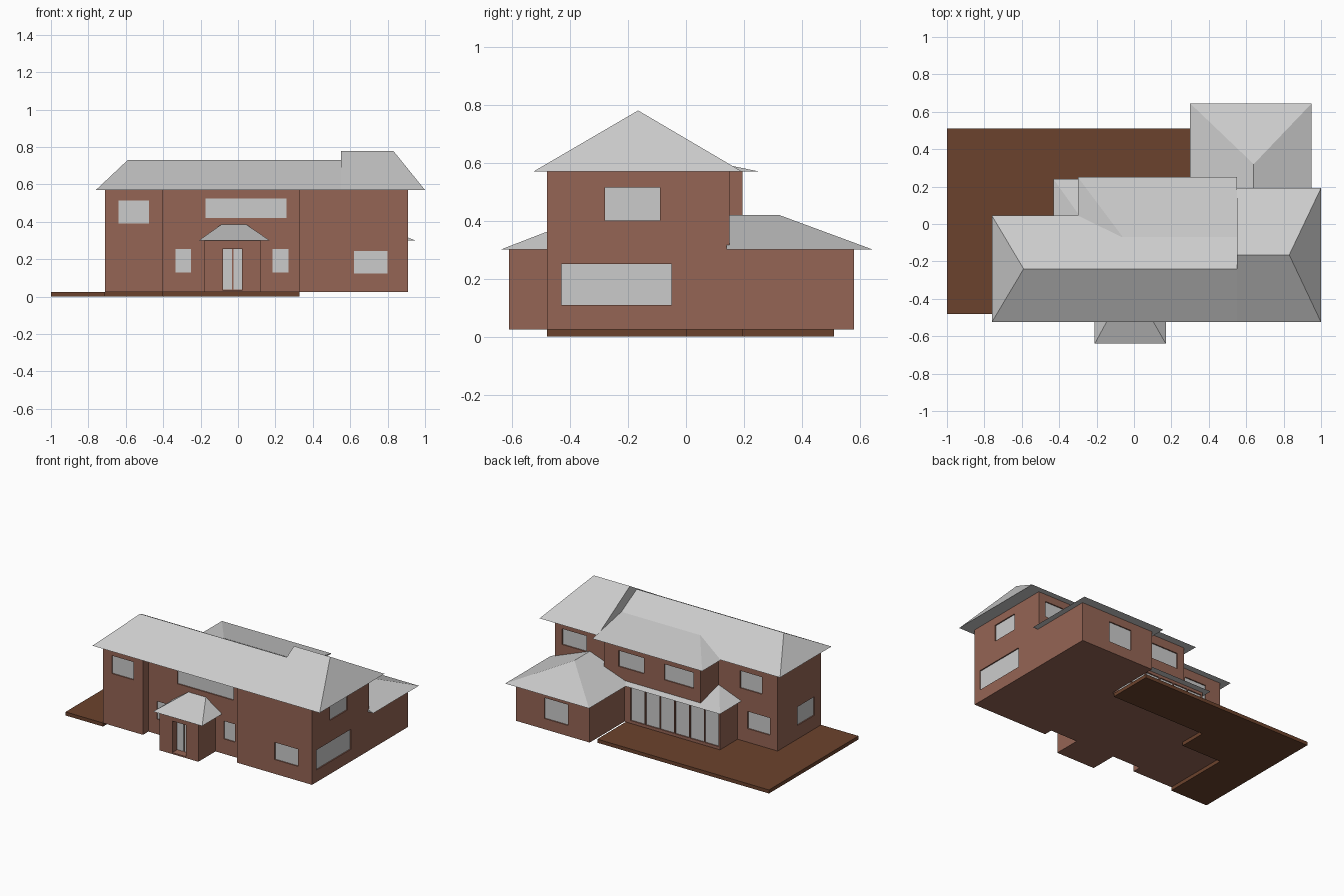
import bpy, bmesh

if "Cube" in bpy.data.objects:
    bpy.data.objects.remove(bpy.data.objects["Cube"])


def material(name, rgb):
    m = bpy.data.materials.new(name)
    m.diffuse_color = (*rgb, 1)
    m.use_nodes = True
    m.node_tree.nodes["Principled BSDF"].inputs["Base Color"].default_value = m.diffuse_color
    return m


BRICK = material("brick", (0.30, 0.13, 0.09))
TIMBER = material("timber", (0.148, 0.055, 0.026))


def finish(name, bm, mat=None):
    bmesh.ops.recalc_face_normals(bm, faces=bm.faces[:])
    me = bpy.data.meshes.new(name)
    bm.to_mesh(me)
    bm.free()
    ob = bpy.data.objects.new(name, me)
    bpy.context.collection.objects.link(ob)
    if mat:
        me.materials.append(mat)
    return ob


def extruded(name, outline, z0, z1, mat):
    """Footprint polygon pulled straight up."""
    bm = bmesh.new()
    f = bm.faces.new([bm.verts.new((x, y, z0)) for x, y in outline])
    top = bmesh.ops.extrude_face_region(bm, geom=[f], use_keep_orig=True)["geom"]
    for v in top:
        if isinstance(v, bmesh.types.BMVert):
            v.co.z = z1
    return finish(name, bm, mat)


def hip_roof(name, x0, x1, y0, y1, z0, a, b, z1):
    """Rectangular eave with a ridge from a to b, closed by a flat soffit."""
    bm = bmesh.new()
    e = [bm.verts.new((x, y, z0)) for x, y in ((x0, y0), (x1, y0), (x1, y1), (x0, y1))]
    p, q = bm.verts.new((*a, z1)), bm.verts.new((*b, z1))
    if a[0] != b[0]:      # ridge along x
        faces = [(e[0], e[1], q, p), (e[1], e[2], q), (e[2], e[3], p, q), (e[3], e[0], p)]
    else:                 # ridge along y
        faces = [(e[0], e[1], p), (e[1], e[2], q, p), (e[2], e[3], q), (e[3], e[0], p, q)]
    for f in faces + [tuple(reversed(e))]:
        bm.faces.new(f)
    return finish(name, bm)


# Deck wrapping the back left of the house
extruded("deck", [(-1, -.48), (-.71, -.48), (-.71, 0), (-.4, 0), (-.4, .195),
                  (.33, .195), (.33, .51), (-1, .51)], 0, .025, TIMBER)

# Walls of the two storeys
ground = extruded("ground_floor_walls", [
    (-.71, -.48), (-.4, -.48), (-.4, -.42), (-.18, -.42), (-.18, -.61), (.12, -.61),
    (.12, -.42), (.33, -.42), (.33, -.48), (.91, -.48), (.91, .58), (.34, .58),
    (.34, .195), (-.4, .195), (-.4, 0), (-.71, 0)], .025, .3, BRICK)
upper = extruded("upper_floor_walls", [
    (-.71, -.48), (-.4, -.48), (-.4, -.42), (.33, -.42), (.33, -.48), (.91, -.48),
    (.91, .15), (.5, .15), (.5, .195), (-.25, .195), (-.25, 0), (-.71, 0)], .3, .57, BRICK)

# Roofs
hip_roof("main_roof", -.76, .55, -.525, .045, .57, (-.59, -.24), (.55, -.24), .73)
hip_roof("right_roof", .55, 1.0, -.525, .192, .57, (.55, -.165), (.83, -.165), .78)
hip_roof("rear_upper_roof", -.3, .55, -.07, .25, .57, (-.06, -.07), (.55, -.07), .636)
hip_roof("sunroom_roof", -.43, .5, 0, .24, .3, (-.26, 0), (.5, 0), .365)
hip_roof("rear_wing_roof", .3, .95, .14, .645, .3, (.64, .14), (.64, .32), .42)
hip_roof("porch_roof", -.21, .17, -.64, -.42, .3, (-.09, -.42), (.045, -.42), .385)

# Windows: axis of the wall normal, outward sign, wall position, span, heights, depth
R = .012
windows = [
    ("y", -1, -.48, -.64, -.475, .39, .515, R),
    ("y", -1, -.48, .62, .80, .125, .245, R),
    ("y", -1, -.42, -.175, .26, .42, .525, R),
    ("y", -1, -.42, -.335, -.25, .13, .255, R),
    ("y", -1, -.42, .185, .27, .13, .255, R),
    ("x", 1, .91, -.28, -.09, .40, .515, R),
    ("x", 1, .91, -.43, -.05, .11, .25, R),
    ("x", -1, -.71, -.41, -.22, .12, .25, R),
    ("y", 1, .58, .51, .69, .10, .245, R),
    ("y", 1, .15, .665, .855, .41, .52, R),
    ("y", 1, .195, .19, .385, .40, .51, R),
    ("y", 1, .195, -.195, .03, .40, .51, R),
    ("y", 1, 0, -.59, -.42, .39, .51, R),
    ("y", 1, 0, -.65, -.477, .12, .24, R),
]
# Sunroom glazing: six tall panels
step = .69 / 6
for i in range(6):
    s = -.394 + i * step
    windows.append(("y", 1, .195, s + .004, s + step - .004, .045, .28, R))

cut, glass = bmesh.new(), bmesh.new()


def add_box(bm, axis, n0, n1, s0, s1, z0, z1):
    verts = bmesh.ops.create_cube(bm, size=1)["verts"]
    for v in verts:
        n = n1 if v.co.x > 0 else n0
        s = s1 if v.co.y > 0 else s0
        z = z1 if v.co.z > 0 else z0
        v.co = (n, s, z) if axis == "x" else (s, n, z)


for axis, sign, pos, s0, s1, z0, z1, depth in windows:
    back = pos - sign * depth
    add_box(cut, axis, *sorted((back, pos + sign * .01)), s0, s1, z0, z1)
    add_box(glass, axis, *sorted((back - sign * .002, back + sign * .004)), s0, s1, z0, z1)

# Recessed double front door
add_box(cut, "y", -.62, -.55, -.082, .024, .035, .256)
door = bmesh.new()
for s0, s1 in ((-.08, -.033), (-.025, .022)):
    add_box(door, "y", -.558, -.545, s0, s1, .037, .254)

finish("window_panes", glass)
finish("front_doors", door)
cutter = finish("window_cutter", cut)
cutter.hide_render = True

# Cut the window openings into both storeys
for walls in (ground, upper):
    mod = walls.modifiers.new("openings", "BOOLEAN")
    mod.operation = "DIFFERENCE"
    mod.solver = "EXACT"
    mod.object = cutter
    bpy.context.view_layer.objects.active = walls
    bpy.ops.object.modifier_apply(modifier=mod.name)
bpy.data.objects.remove(cutter)
